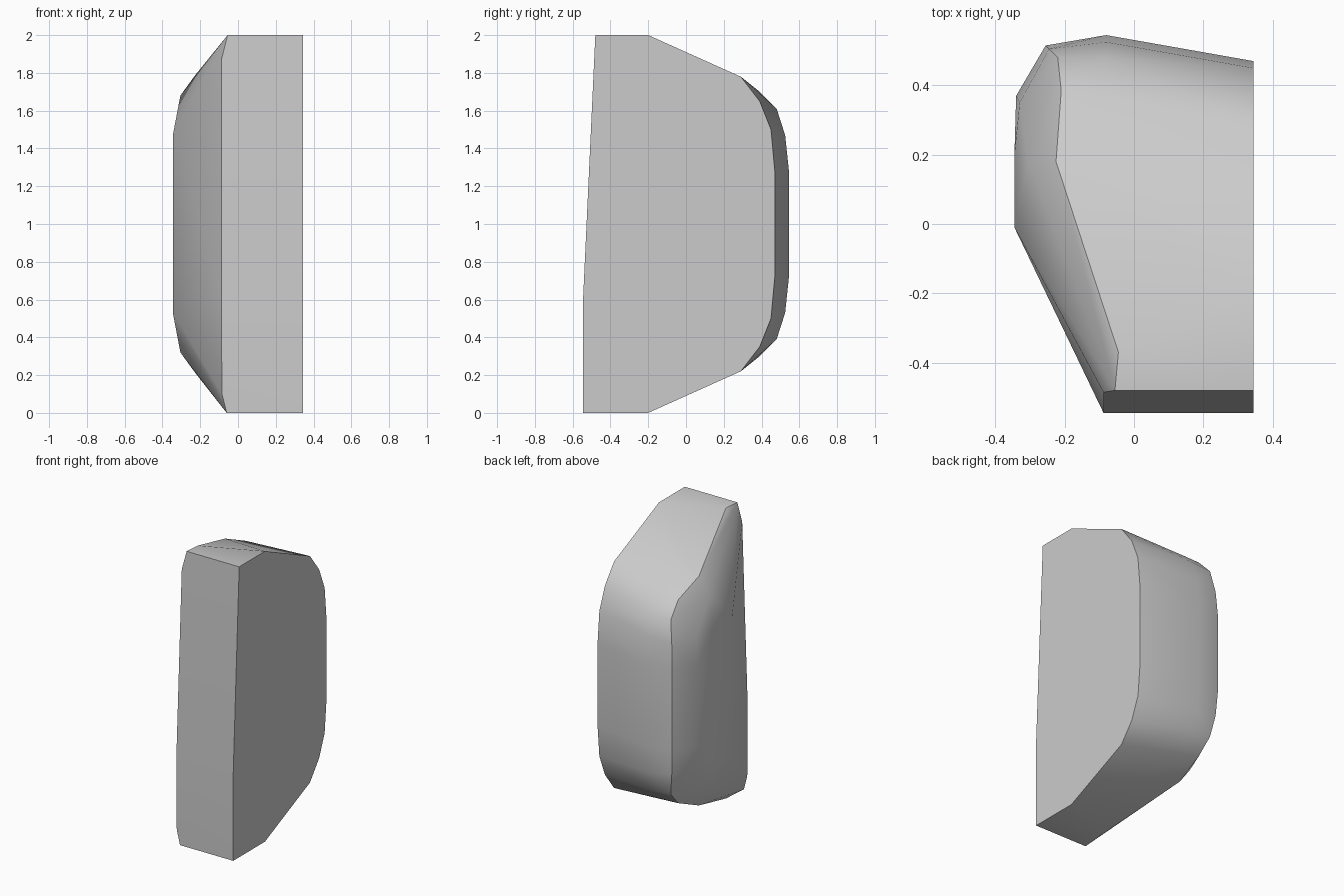
import bpy, bmesh, math

cube = bpy.data.objects.get("Cube")
if cube:
    bpy.data.objects.remove(cube, do_unlink=True)

TOP = 2.0
FLAT_X = 0.345

# Upper half of the flat inner face, as (y, z)
inner = [(-0.20, 2.0), (0.29, 1.78), (0.39, 1.65), (0.45, 1.5), (0.47, 1.28)]
points = [(FLAT_X, y, z) for y, z in inner]

# Upper half of the bulging back and outer side
points += [
    (-0.08, 0.39, 1.70), (-0.08, 0.48, 1.61), (-0.08, 0.525, 1.47), (-0.08, 0.545, 1.28),
    (-0.225, 0.18, 1.79), (-0.21, 0.385, 1.70), (-0.22, 0.48, 1.60),
    (-0.245, 0.505, 1.45), (-0.255, 0.515, 1.28),
    (-0.305, 0.18, 1.68), (-0.33, 0.35, 1.47), (-0.34, 0.37, 1.28),
    (-0.345, -0.01, 1.47), (-0.345, 0.20, 1.47),
    (-0.045, -0.37, 2.0),
]

# The lower half mirrors the upper half
points += [(x, y, TOP - z) for x, y, z in points]

# Front strip, leaning back above its lower part
for z, y, edge in [(0, -0.545, -0.06), (0.1, -0.545, -0.085), (0.6, -0.545, -0.088),
                   (1.87, -0.486, -0.088), (2.0, -0.48, -0.055)]:
    points += [(FLAT_X, y, z), (edge, y, z)]

# Skin the points with a convex shell
bm = bmesh.new()
for p in points:
    bm.verts.new(p)
hull = bmesh.ops.convex_hull(bm, input=bm.verts[:])
loose = {g for g in hull["geom_interior"] + hull["geom_unused"]
         if isinstance(g, bmesh.types.BMVert) and not g.link_faces}
bmesh.ops.delete(bm, geom=list(loose), context="VERTS")
bmesh.ops.dissolve_limit(bm, angle_limit=math.radians(0.5), verts=bm.verts[:], edges=bm.edges[:])
bmesh.ops.recalc_face_normals(bm, faces=bm.faces[:])

mesh = bpy.data.meshes.new("rounded_shell")
bm.to_mesh(mesh)
bm.free()
shell = bpy.data.objects.new("rounded_shell", mesh)
bpy.context.collection.objects.link(shell)

# Plain grey surface
grey = bpy.data.materials.new("light_grey")
grey.use_nodes = True
colour = (0.6, 0.6, 0.6, 1)
grey.diffuse_color = colour
grey.node_tree.nodes["Principled BSDF"].inputs["Base Color"].default_value = colour
mesh.materials.append(grey)

# Smooth the bulge, keep the flat borders crisp
bpy.ops.object.select_all(action="DESELECT")
shell.select_set(True)
bpy.context.view_layer.objects.active = shell
bpy.ops.object.shade_smooth_by_angle(angle=math.radians(35))
